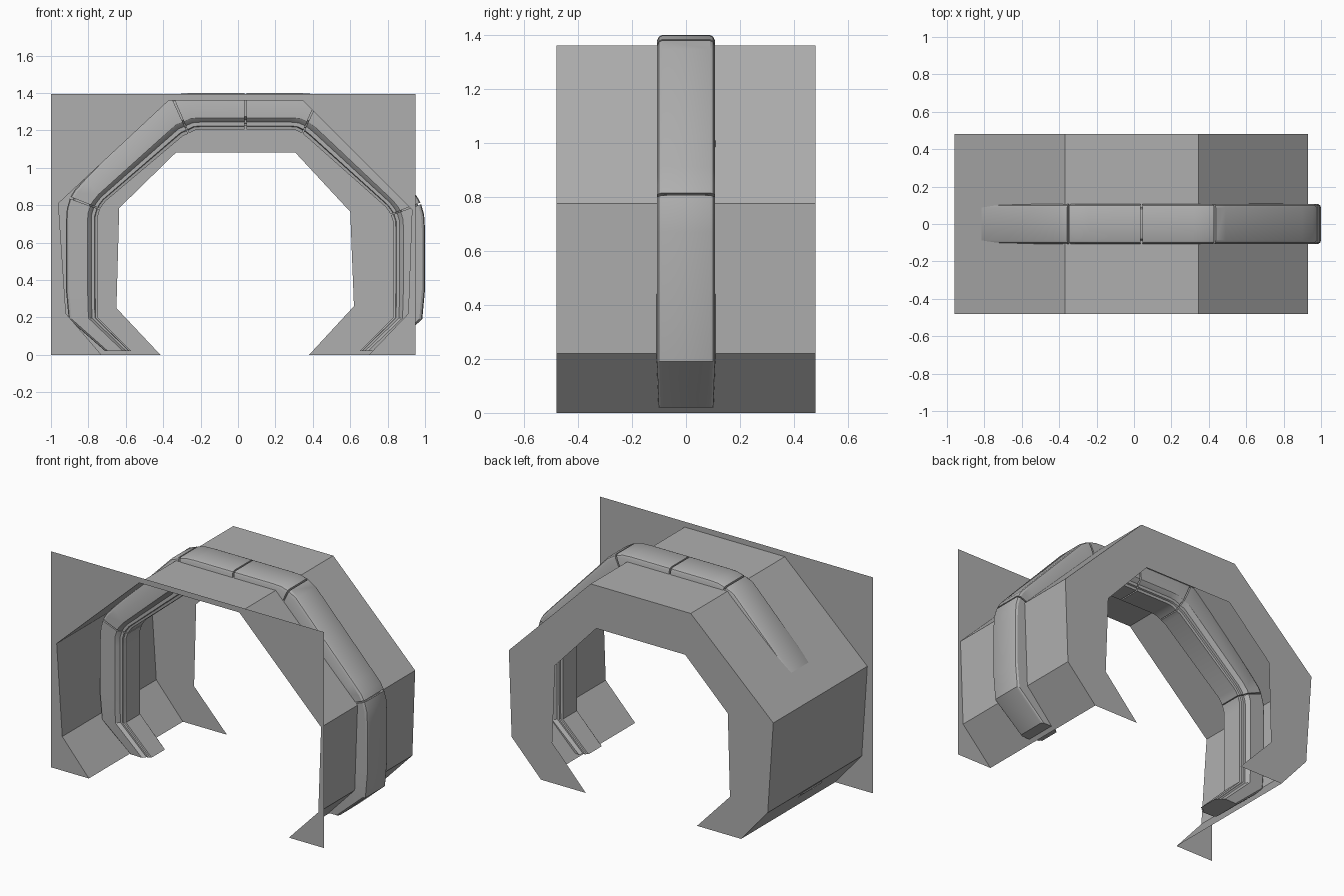
import bpy, bmesh
from mathutils import Vector

if "Cube" in bpy.data.objects:
    bpy.data.objects.remove(bpy.data.objects["Cube"])

D = 0.48      # half depth of the housing
CX = 0.04     # centre line of the rib

grey = bpy.data.materials.new("dark_grey")
grey.diffuse_color = (.43, .43, .43, 1)
grey.use_nodes = True
grey.node_tree.nodes["Principled BSDF"].inputs["Base Color"].default_value = grey.diffuse_color


def make(name, verts, faces, smooth=False):
    me = bpy.data.meshes.new(name)
    me.from_pydata(verts, [], faces)
    bm = bmesh.new()
    bm.from_mesh(me)
    bmesh.ops.recalc_face_normals(bm, faces=bm.faces)
    bm.to_mesh(me)
    bm.free()
    me.materials.append(grey)
    ob = bpy.data.objects.new(name, me)
    bpy.context.collection.objects.link(ob)
    if smooth:
        bpy.ops.object.select_all(action='DESELECT')
        ob.select_set(True)
        bpy.context.view_layer.objects.active = ob
        bpy.ops.object.shade_smooth_by_angle(angle=0.5)
    return ob


# Arch outlines (x, z), left foot to right foot
outer = [(-.73, 0), (-.92, .22), (-.96, .81), (-.37, 1.36),
         (.345, 1.36), (.93, .775), (.91, .22), (.70, 0)]
inner = [(-.415, 0), (-.65, .25), (-.635, .785), (-.33, 1.083),
         (.305, 1.083), (.60, .765), (.62, .26), (.38, 0)]
n = len(outer)
strip = [(i, i + 1, n + i + 1, n + i) for i in range(n - 1)]

# Faceted housing shell, open at the bottom
make("arch_shell",
     [(x, -D, z) for x, z in outer] + [(x, D, z) for x, z in outer], strip)

# Inner wall ring closing the far side of the shell
make("back_panel",
     [(x, D, z) for x, z in outer] + [(x, D, z) for x, z in inner], strip)

# Flat front panel with the arch cut out
plate = [(-1, 0), (-1, .22), (-1, .81), (-1, 1.395),
         (.95, 1.395), (.95, .775), (.95, .22), (.95, 0)]
make("front_panel",
     [(x, -D, z) for x, z in outer] + [(x, -D, z) for x, z in plate], strip)

# Rib stations on one half: outer (u, z), inner (u, z)
stations = [(0, 1.4, 0, 1.205), (.28, 1.4, .23, 1.205), (.34, 1.397, .27, 1.201),
            (.393, 1.382, .305, 1.183), (.45, 1.347, .335, 1.158),
            (.86, .91, .75, .79), (.915, .85, .768, .765),
            (.938, .81, .777, .75), (.955, .75, .79, .71),
            (.96, .67, .79, .66), (.96, .35, .79, .35),
            (.945, .19, .79, .20), (.75, .02, .61, .02)]
left_lift = {4: .012, 5: .03, 6: .03, 7: .03, 8: .03, 9: .03}
seams = (3, 7)
# Half cross-section: depth fraction, half width (stepped on the inner side)
section = [(0, .088), (.03, .1), (.10, .107), (.68, .109), (.71, .105),
           (.80, .085), (.90, .085), (.92, .075), (1, .072)]
profile = section + [(t, -w) for t, w in reversed(section)]


def rib_half(name, side):
    base = []
    for i, s in enumerate(stations):
        dz = left_lift.get(i, 0) if side < 0 else 0
        base.append(Vector((s[0], s[1] + dz, s[2], s[3] + dz)))

    def toward(a, b, g):
        return a.lerp(b, g / (b - a).xy.length)

    # each row: station, groove depth; seams become narrow grooves
    rows = [(base[0], .02), (toward(base[0], base[1], .005), 0)]
    for i in range(1, len(base)):
        if i in seams:
            a = toward(base[i], base[i - 1], .005)
            b = toward(base[i], base[i + 1], .005)
            rows += [(a, 0), (a, .02), (b, .02), (b, 0)]
        else:
            rows.append((base[i], 0))
    # the first groove has a flat floor too
    rows.insert(1, (rows[1][0], .02))

    verts, faces, m = [], [], len(profile)
    for k, (r, g) in enumerate(rows):
        taper = .94 if k == len(rows) - 1 else 1
        for t, w in profile:
            t = g * 5 + t * (1 - g * 10)
            w = w * taper - (g if w > 0 else -g)
            verts.append((CX + side * (r[0] + (r[2] - r[0]) * t), w,
                          r[1] + (r[3] - r[1]) * t))
    for k in range(len(rows) - 1):
        for j in range(m):
            a, b = k * m + j, k * m + (j + 1) % m
            faces.append((a, b, b + m, a + m))
    faces.append(tuple(range(len(verts) - m, len(verts))))   # foot cap
    make(name, verts, faces, True)


# Padded rib running round the arch, grooved into segments
rib_half("rib_right", 1)
rib_half("rib_left", -1)
